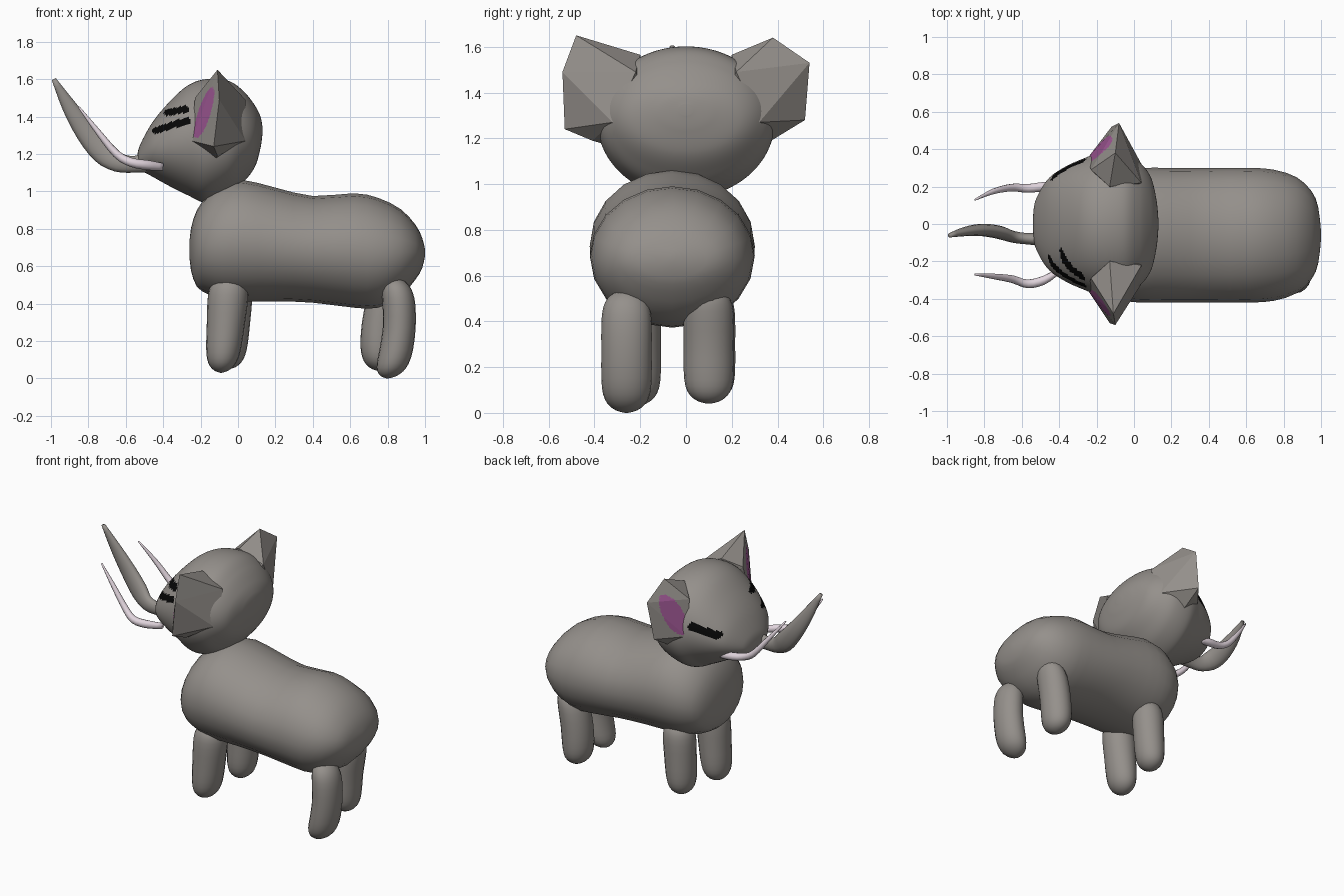
import bpy, bmesh, math
from mathutils import Vector

if "Cube" in bpy.data.objects:
    bpy.data.objects.remove(bpy.data.objects["Cube"])


def material(name, rgb):
    m = bpy.data.materials.new(name)
    m.diffuse_color = (*rgb, 1)
    m.use_nodes = True
    m.node_tree.nodes["Principled BSDF"].inputs["Base Color"].default_value = m.diffuse_color
    return m


GREY = material("grey skin", (0.30, 0.28, 0.26))
PINK = material("pink inner ear", (0.36, 0.10, 0.31))
IVORY = material("pale tusk", (0.75, 0.66, 0.72))
BLACK = material("black eye", (0.002, 0.002, 0.002))


def finish(name, bm, mats, smooth=True):
    bmesh.ops.recalc_face_normals(bm, faces=bm.faces)
    me = bpy.data.meshes.new(name)
    bm.to_mesh(me)
    bm.free()
    for m in mats:
        me.materials.append(m)
    for p in me.polygons:
        p.use_smooth = smooth
    ob = bpy.data.objects.new(name, me)
    bpy.context.collection.objects.link(ob)
    return ob


def refine(pts, k):
    """Smooth curve through control tuples, k steps per span."""
    out = []
    for i in range(len(pts) - 1):
        p0, p1, p2 = pts[max(i - 1, 0)], pts[i], pts[i + 1]
        p3 = pts[min(i + 2, len(pts) - 1)]
        for j in range(k):
            t = j / k
            out.append([0.5 * (2 * b + (c - a) * t + (2 * a - 5 * b + 4 * c - d) * t * t
                               + (3 * b - a - 3 * c + d) * t ** 3)
                        for a, b, c, d in zip(p0, p1, p2, p3)])
    return out + [list(pts[-1])]


def sweep(name, pts, mats, sides=16, k=2, up=None, rule=None):
    """Elliptical rings along (x, y, z, radius in the side plane, radius in y)."""
    pts = refine(pts, k)
    bm = bmesh.new()
    rings = []
    for i, (x, y, z, a, b) in enumerate(pts):
        u, v = up, Vector((0, 1, 0))
        if up is None:
            t = Vector(pts[min(i + 1, len(pts) - 1)][:3]) - Vector(pts[max(i - 1, 0)][:3])
            u = t.cross(v).normalized()
        elif abs(up.y) > 0.5:
            v = Vector((1, 0, 0))
        c = Vector((x, y, z))
        rings.append([bm.verts.new(c + u * max(a, 0.003) * math.cos(w) + v * max(b, 0.003) * math.sin(w))
                      for w in (2 * math.pi * s / sides for s in range(sides))])
    for r, q in zip(rings, rings[1:]):
        for s in range(sides):
            n = (s + 1) % sides
            bm.faces.new((r[s], r[n], q[n], q[s]))
    bm.faces.new(rings[0])
    bm.faces.new(rings[-1])
    if rule:
        for f in bm.faces:
            f.material_index = rule(f.calc_center_median())
    return finish(name, bm, mats)


def profile(rows, y):
    """Rows of (x, low z, high z, half width) to sweep points."""
    return [(x, y, (lo + hi) / 2, (hi - lo) / 2, w) for x, lo, hi, w in rows]


Z, X = Vector((0, 0, 1)), Vector((1, 0, 0))

# Body
sweep("body", profile([
    (-0.26, 0.67, 0.71, 0.02), (-0.252, 0.58, 0.80, 0.14), (-0.22, 0.49, 0.90, 0.25),
    (-0.16, 0.45, 0.98, 0.31), (-0.08, 0.42, 1.035, 0.345), (0.03, 0.41, 1.06, 0.36),
    (0.20, 0.412, 1.02, 0.36), (0.40, 0.405, 0.975, 0.36), (0.62, 0.378, 0.99, 0.36),
    (0.75, 0.378, 0.965, 0.35), (0.87, 0.44, 0.905, 0.31), (0.95, 0.53, 0.82, 0.235),
    (0.985, 0.59, 0.75, 0.15), (1.0, 0.655, 0.69, 0.02)], -0.06), [GREY], 20, 2, Z)


# Head with painted eye stripes
def near_line(p, a, b, r):
    a, b, q = Vector(a), Vector(b), Vector((p.x, p.z))
    t = max(0, min(1, (q - a).dot(b - a) / (b - a).length_squared))
    return (q - a - (b - a) * t).length < r


def eye_rule(p):
    if p.y < -0.08:
        return int(near_line(p, (-0.38, 1.42), (-0.28, 1.44), 0.018)
                   or near_line(p, (-0.44, 1.325), (-0.27, 1.38), 0.018))
    return int(p.y > 0.08 and near_line(p, (-0.42, 1.29), (-0.28, 1.34), 0.024))


sweep("head", profile([
    (-0.54, 1.14, 1.18, 0.04), (-0.525, 1.115, 1.245, 0.13), (-0.46, 1.08, 1.365, 0.24),
    (-0.37, 1.03, 1.475, 0.305), (-0.27, 0.98, 1.565, 0.35), (-0.17, 0.94, 1.60, 0.385),
    (-0.05, 0.98, 1.59, 0.38), (0.03, 1.05, 1.535, 0.33), (0.09, 1.13, 1.46, 0.25),
    (0.12, 1.23, 1.40, 0.13), (0.13, 1.30, 1.35, 0.03)], 0), [GREY, BLACK], 128, 12, Z, eye_rule)


# Ears: wedges with a sharp outer rim and a pink patch on the front
def ear(name, side, rim, patch):
    base = [(-0.13, 0.20, 1.565), (-0.23, 0.29, 1.50), (-0.25, 0.35, 1.27), (-0.12, 0.34, 1.17),
            (0.04, 0.22, 1.49), (0.04, 0.32, 1.27), (-0.1, 0.15, 1.35)]
    bm = bmesh.new()
    for x, y, z in base + rim:
        bm.verts.new((x, side * y, z))
    hull = bmesh.ops.convex_hull(bm, input=bm.verts)
    bmesh.ops.delete(bm, geom=hull["geom_interior"] + hull["geom_unused"], context='VERTS')
    bmesh.ops.subdivide_edges(bm, edges=bm.edges, cuts=20, use_grid_fill=True)
    bmesh.ops.recalc_face_normals(bm, faces=bm.faces)
    for f in bm.faces:
        p = f.calc_center_median()
        mid = patch + 0.25 * (p.z - 1.42)
        d = ((abs(p.y) - mid) / 0.062) ** 2 + ((p.z - 1.42) / 0.135) ** 2
        f.material_index = int(d < 1 and f.normal.x < -0.2)
    finish(name, bm, [GREY, PINK], smooth=False)


ear("right_ear", -1, [(-0.11, 0.48, 1.65), (-0.10, 0.54, 1.49), (-0.13, 0.53, 1.24),
                      (-0.11, 0.41, 1.19)], 0.42)
ear("left_ear", 1, [(-0.10, 0.38, 1.64), (-0.08, 0.54, 1.53), (-0.12, 0.52, 1.28)], 0.40)

# Trunk
sweep("trunk", [(-0.46, -0.08, 1.16, 0.06, 0.045), (-0.55, -0.08, 1.145, 0.045, 0.032),
                (-0.64, -0.07, 1.155, 0.052, 0.032), (-0.72, -0.045, 1.21, 0.065, 0.035),
                (-0.81, -0.032, 1.315, 0.058, 0.033), (-0.90, -0.04, 1.45, 0.04, 0.025),
                (-0.985, -0.06, 1.60, 0.012, 0.012)], [GREY], 14, 3)

# Tusks
for name, ys in (("right_tusk", (-0.25, -0.30, -0.32, -0.295, -0.28, -0.27)),
                 ("left_tusk", (0.20, 0.20, 0.19, 0.195, 0.175, 0.13))):
    path = [(-0.40, 1.13, 0.02), (-0.48, 1.14, 0.026), (-0.57, 1.155, 0.024),
            (-0.65, 1.20, 0.021), (-0.75, 1.32, 0.015), (-0.85, 1.45, 0.005)]
    sweep(name, [(x, y, z, r, r) for (x, z, r), y in zip(path, ys)], [IVORY], 10, 3)


# Legs: rounded posts with a slightly bent centre line
def leg(name, y, ry, spine, low, high):
    rows = []
    for f, s in ((0, 0.05), (0.02, 0.42), (0.07, 0.74), (0.15, 0.93), (0.28, 1), (0.5, 1),
                 (0.72, 1), (0.85, 0.93), (0.93, 0.74), (0.98, 0.42), (1, 0.05)):
        a, b, c = spine
        w = [(1 - f) * (1 - 2 * f), 4 * f * (1 - f), f * (2 * f - 1)]
        x = sum(k * p[0] for k, p in zip(w, spine))
        rx = sum(k * p[1] for k, p in zip(w, spine))
        rows.append((x, y, low + f * (high - low), rx * s, ry * s))
    sweep(name, rows, [GREY], 20, 2, X)


leg("front_right_leg", -0.22, 0.11, [(-0.09, 0.085), (-0.065, 0.102), (-0.045, 0.115)], 0.03, 0.555)
leg("front_left_leg", 0.11, 0.105, [(-0.05, 0.085), (-0.035, 0.10), (-0.02, 0.105)], 0.05, 0.55)
leg("back_right_leg", -0.26, 0.11, [(0.80, 0.095), (0.862, 0.088), (0.835, 0.09)], 0.0, 0.54)
leg("back_left_leg", 0.10, 0.11, [(0.755, 0.09), (0.76, 0.098), (0.82, 0.09)], 0.04, 0.55)
